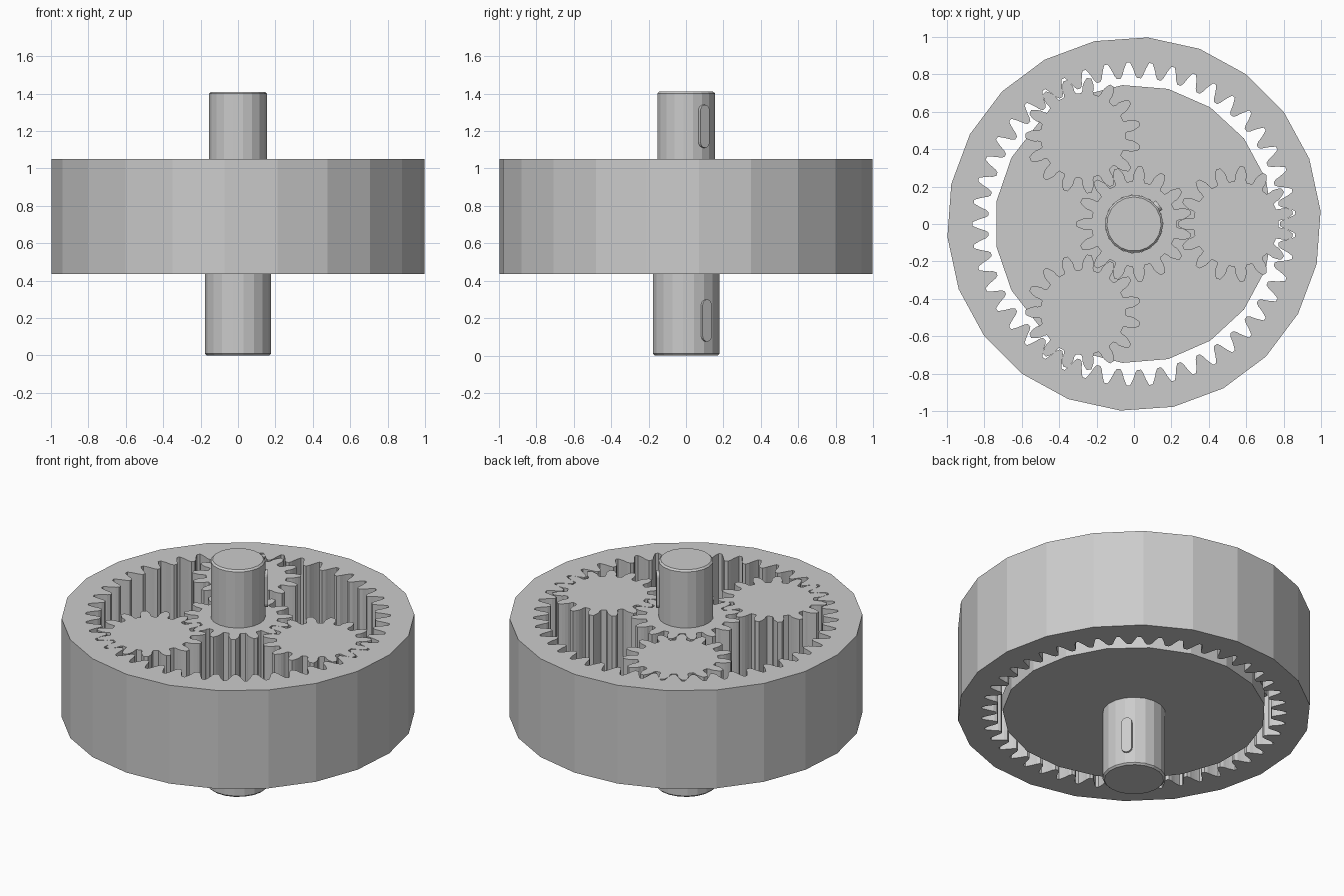
import bpy
import bmesh
from math import pi, cos, sin, tan, acos, radians
from mathutils import Matrix

cube = bpy.data.objects.get("Cube")
if cube:
    bpy.data.objects.remove(cube, do_unlink=True)

steel = bpy.data.materials.new("plain_grey_steel")
steel.use_nodes = True
GREY = (0.6, 0.6, 0.6, 1)
steel.diffuse_color = GREY
steel.node_tree.nodes["Principled BSDF"].inputs["Base Color"].default_value = GREY

BOTTOM, FLOOR, TOP = 0.435, 0.54, 1.05   # housing base, carrier top, gear top
ORBIT = 0.545                            # planet centre distance
MODULE = ORBIT / 15
PRESSURE = radians(20)
KEY_ANGLE = radians(37)


def finish(name, bm, location=(0, 0, 0)):
    bmesh.ops.recalc_face_normals(bm, faces=bm.faces)
    mesh = bpy.data.meshes.new(name)
    bm.to_mesh(mesh)
    bm.free()
    mesh.materials.append(steel)
    obj = bpy.data.objects.new(name, mesh)
    obj.location = location
    bpy.context.scene.collection.objects.link(obj)
    return obj


def circle(radius, sides, phase=0.0):
    return [(radius * cos(phase + 2 * pi * i / sides),
             radius * sin(phase + 2 * pi * i / sides)) for i in range(sides)]


def gear_outline(teeth, root, tip, steps=5):
    """Involute outline with one tooth centred on -x."""
    pitch = MODULE * teeth / 2
    base = pitch * cos(PRESSURE)
    inv = lambda a: tan(a) - a
    flank = []
    for i in range(steps + 1):
        r = root + (tip - root) * i / steps
        half = pi / 2 / teeth + inv(PRESSURE) - inv(acos(min(1, base / r)))
        flank.append((r, half))
    # widen the foot slightly as a fillet
    flank[0] = (root, flank[0][1] * 1.2)
    points = []
    for t in range(teeth):
        mid = pi + 2 * pi * t / teeth
        side = [(r, mid - h) for r, h in flank]
        side += [(r, mid + h) for r, h in reversed(flank)]
        points += [(r * cos(a), r * sin(a)) for r, a in side]
    return points


def prism(name, loops, z0, z1, location=(0, 0, 0)):
    """Extrude an outline, with an optional hole as the second loop."""
    bm = bmesh.new()
    rims = {z0: [], z1: []}
    for loop in loops:
        low, high = ([bm.verts.new((x, y, z)) for x, y in loop] for z in (z0, z1))
        n = len(loop)
        for i in range(n):
            j = (i + 1) % n
            bm.faces.new((low[i], low[j], high[j], high[i]))
        for z, ring in ((z0, low), (z1, high)):
            rims[z].append(ring)
    for rings in rims.values():
        if len(rings) == 1:
            bm.faces.new(rings[0])
        else:
            edges = [bm.edges.get((r[i], r[i - 1])) for r in rings for i in range(len(r))]
            bmesh.ops.triangle_fill(bm, edges=edges, use_beauty=True)
    return finish(name, bm, location)


def shaft(name, radius, z0, z1, end):
    """Faceted shaft with a small chamfer on its free end."""
    bm = bmesh.new()
    bmesh.ops.create_cone(bm, cap_ends=True, segments=19, radius1=radius,
                          radius2=radius, depth=z1 - z0,
                          matrix=Matrix.Translation((0, 0, (z0 + z1) / 2)))
    rim = [e for e in bm.edges if all(abs(v.co.z - end) < 1e-4 for v in e.verts)]
    bmesh.ops.bevel(bm, geom=rim, offset=0.01, segments=1, affect='EDGES')
    finish(name, bm)


def shaft_key(name, reach, z0, z1, width):
    """Round-ended key standing slightly proud of a shaft."""
    r = width / 2
    outline = []
    for i in range(9):
        a = pi * i / 8
        outline.append((r * cos(a), (z1 - z0) / 2 - r + r * sin(a)))
    outline += [(-x, -y) for x, y in outline]
    key = prism(name, [outline], reach - 0.05, reach)
    # stand the outline upright and face it along +x, then turn it
    upright = Matrix(((0, 0, 1, 0), (1, 0, 0, 0), (0, 1, 0, 0), (0, 0, 0, 1)))
    key.data.transform(Matrix.Translation((0, 0, (z0 + z1) / 2))
                       @ Matrix.Rotation(KEY_ANGLE, 4, 'Z') @ upright)


# Ring gear housing
prism("ring_gear", [circle(1.0, 22, radians(4)), gear_outline(45, 0.78, 0.864)],
      BOTTOM, TOP)

# Carrier plate with output shaft
prism("carrier_plate", [circle(0.745, 19)], BOTTOM, FLOOR)
shaft("output_shaft", 0.178, 0.0, BOTTOM + 0.01, 0.0)
shaft_key("output_key", 0.188, 0.075, 0.3, 0.06)

# Sun gear with input shaft
small_gear = gear_outline(15, 0.228, 0.309)
prism("sun_gear", [small_gear, circle(0.155, 19)], FLOOR + 0.01, TOP)
shaft("input_shaft", 0.155, FLOOR + 0.01, 1.41, 1.41)
shaft_key("input_key", 0.169, 1.11, 1.34, 0.06)

# Planet gears on their pins
for i in range(3):
    a = 2 * pi * i / 3
    spot = (ORBIT * cos(a), ORBIT * sin(a), 0)
    prism(f"planet_gear_{i + 1}", [small_gear, circle(0.095, 16)], FLOOR + 0.01, TOP, spot)
    prism(f"planet_pin_{i + 1}", [circle(0.095, 16)], FLOOR - 0.02, TOP, spot)
